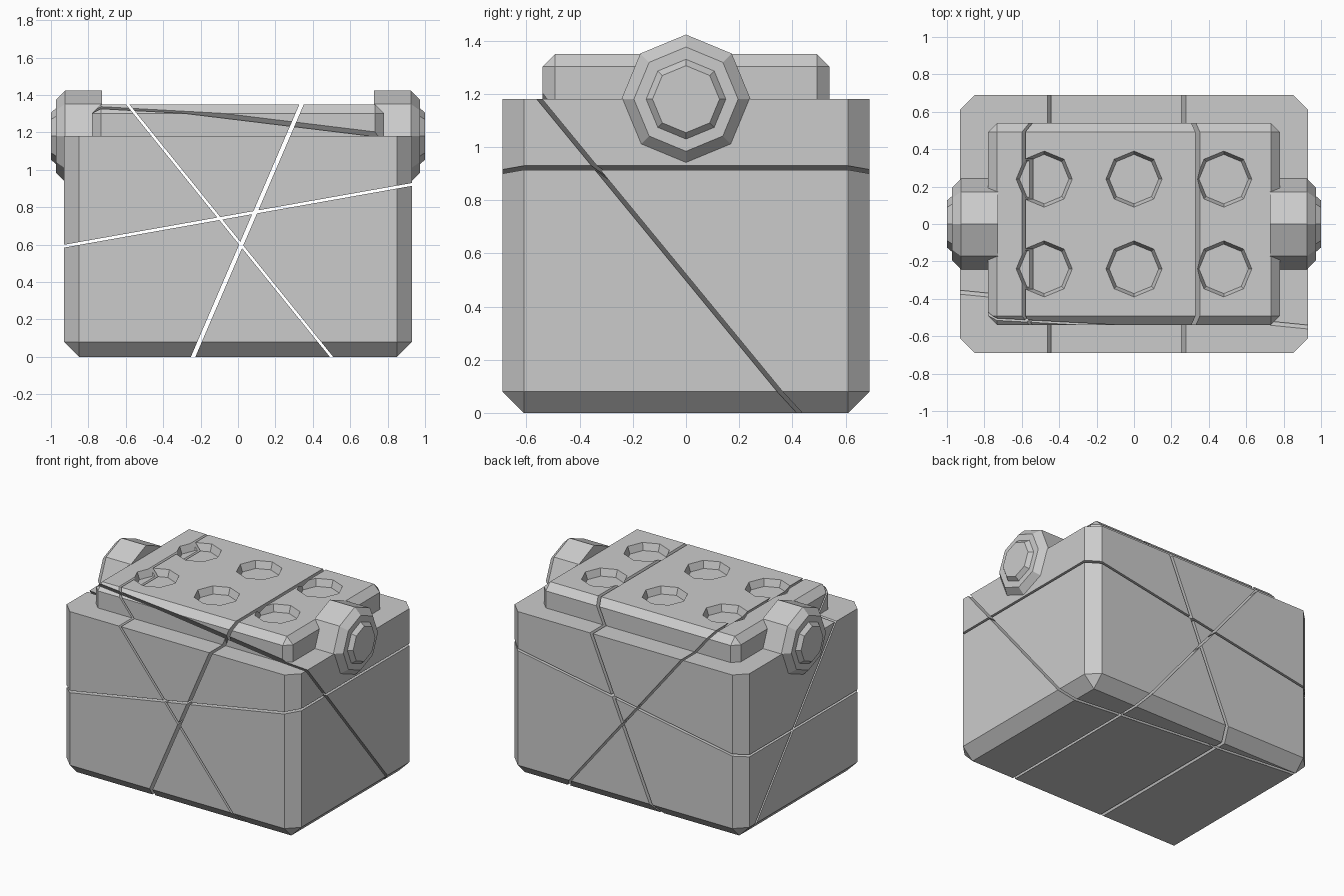
import bpy, bmesh
from math import cos, sin, pi
from mathutils import Vector, Matrix

if "Cube" in bpy.data.objects:
    bpy.data.objects.remove(bpy.data.objects["Cube"])


def finish(bm, name):
    bmesh.ops.recalc_face_normals(bm, faces=bm.faces)
    mesh = bpy.data.meshes.new(name)
    bm.to_mesh(mesh)
    bm.free()
    obj = bpy.data.objects.new(name, mesh)
    bpy.context.collection.objects.link(obj)
    return obj


def chamfered_box(name, hx, hy, z0, z1, chamfer, rim_z):
    """Box with chamfered vertical edges and one chamfered rim (at rim_z)."""
    bm = bmesh.new()
    size = Matrix.Diagonal((2 * hx, 2 * hy, z1 - z0, 1))
    bmesh.ops.create_cube(bm, size=1, matrix=Matrix.Translation((0, 0, (z0 + z1) / 2)) @ size)
    edges = []
    for e in bm.edges:
        za, zb = (v.co.z for v in e.verts)
        if abs(za - zb) > 1e-4 or abs(za - rim_z) < 1e-4:
            edges.append(e)
    bmesh.ops.bevel(bm, geom=edges, offset=chamfer, segments=1, affect='EDGES', profile=0.5)
    return finish(bm, name)


def lathe(name, profile, axis, centre, sides=8):
    """Capped solid of revolution from (position along axis, radius) pairs."""
    bm = bmesh.new()
    rings = []
    for t, r in profile:
        ring = []
        for i in range(sides):
            a, b = r * cos(2 * pi * i / sides), r * sin(2 * pi * i / sides)
            p = Vector((t, a, b)) if axis == 'X' else Vector((a, b, t))
            ring.append(bm.verts.new(p + Vector(centre)))
        rings.append(ring)
    for lo, hi in zip(rings, rings[1:]):
        for i in range(sides):
            j = (i + 1) % sides
            bm.faces.new((lo[i], lo[j], hi[j], hi[i]))
    bm.faces.new(rings[0])
    bm.faces.new(rings[-1])
    return finish(bm, name)


def boolean(target, tool, operation):
    """Apply a boolean and discard the tool."""
    mod = target.modifiers.new(operation.lower(), 'BOOLEAN')
    mod.object, mod.operation, mod.solver = tool, operation, 'EXACT'
    deps = bpy.context.evaluated_depsgraph_get()
    mesh = bpy.data.meshes.new_from_object(target.evaluated_get(deps))
    target.modifiers.clear()
    target.data = mesh
    bpy.data.objects.remove(tool)


def crack_slab(point, normal, gap):
    """Large thin plate lying on a crack plane."""
    bm = bmesh.new()
    turn = Vector(normal).to_track_quat('Z', 'Y').to_matrix().to_4x4()
    bmesh.ops.create_cube(bm, size=1, matrix=Matrix.Translation(point) @ turn
                          @ Matrix.Diagonal((6, 6, gap, 1)))
    return finish(bm, "crack_cutter")


# Case with raised lid
case = chamfered_box("cracked_battery_case", 0.93, 0.69, 0, 1.18, 0.08, 0)
lid = chamfered_box("lid", 0.78, 0.54, 1.05, 1.35, 0.048, 1.35)
boolean(case, lid, 'UNION')

# Six tapered cell wells in the lid
for x in (-0.48, 0, 0.48):
    for y in (-0.24, 0.24):
        well = lathe("well_cutter", [(1.30, 0.132), (1.35, 0.15), (1.40, 0.168)], 'Z', (x, y, 0))
        boolean(case, well, 'DIFFERENCE')

# Four planar cracks splitting the case into shards
cracks = [
    ((0.50, 0, 0.0), (1.35, 0, 1.09), 0.014),
    ((-0.24, 0, 0.0), (1.35, 0, -0.58), 0.022),
    ((0, 0, 0.757), (-0.33, 0, 1.86), 0.015),
    ((0, -0.458, 1.18), (0.10, 1, 0.822), 0.016),
]
for point, normal, gap in cracks:
    boolean(case, crack_slab(point, normal, gap), 'DIFFERENCE')

# Stepped octagonal terminals on both ends
for side, label in ((1, "right"), (-1, "left")):
    profile = [(0.728, 0.243), (0.925, 0.243), (0.972, 0.196), (0.972, 0.150), (1.0, 0.126)]
    lathe(label + "_terminal", [(side * t, r) for t, r in profile], 'X', (0, 0, 1.18))
